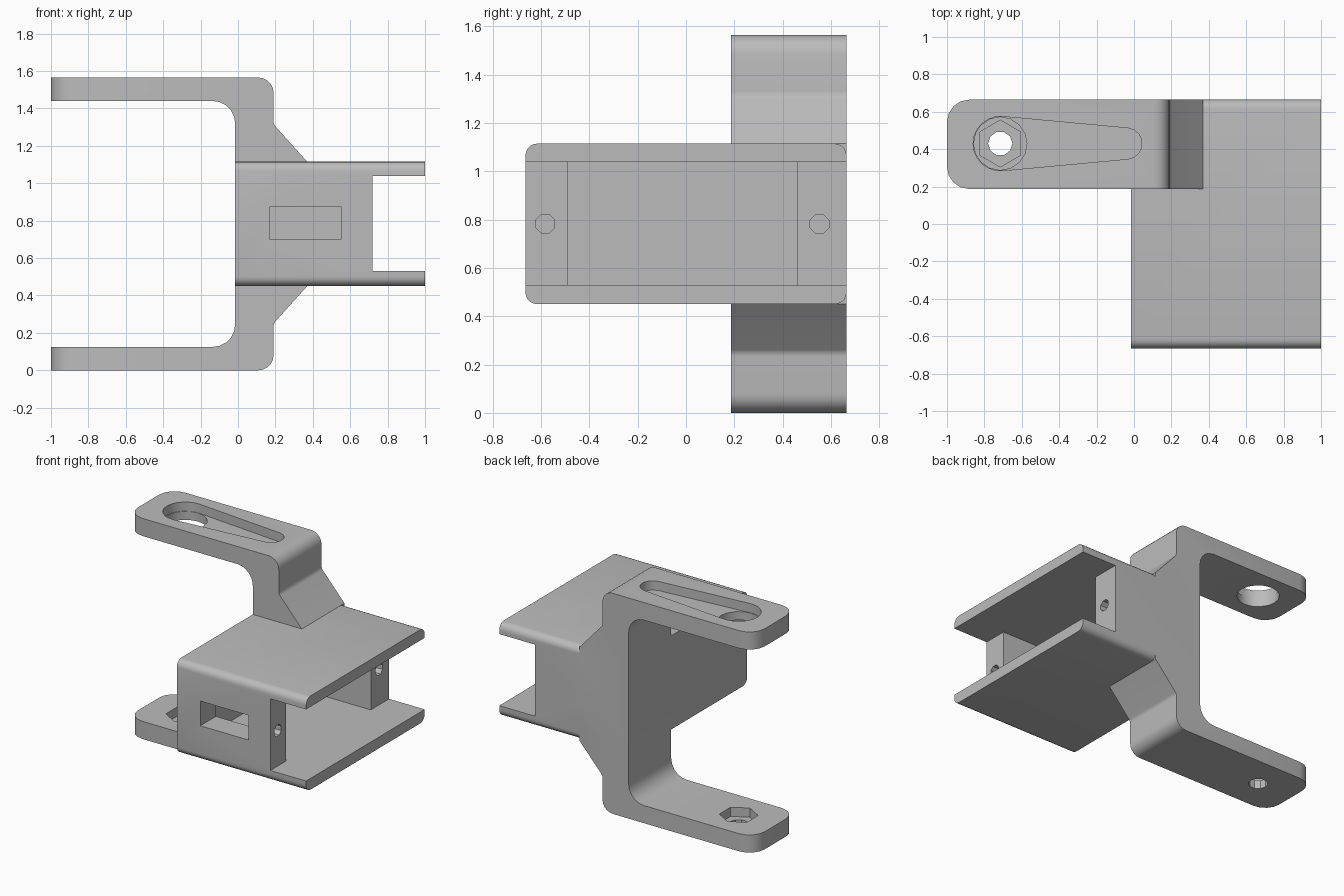
import bpy, bmesh
from math import sin, cos, radians
from mathutils import Vector

if "Cube" in bpy.data.objects:
    bpy.data.objects.remove(bpy.data.objects["Cube"])

grey = bpy.data.materials.new("plain grey")
grey.use_nodes = True
grey.diffuse_color = (0.5, 0.5, 0.5, 1)
grey.node_tree.nodes["Principled BSDF"].inputs["Base Color"].default_value = (0.5, 0.5, 0.5, 1)


def rounded(corners, steps=5):
    """Outline from (a, b, radius) corners, each eased by a curve."""
    out = []
    for i, (a, b, r) in enumerate(corners):
        p = Vector((a, b))
        if r == 0:
            out.append(p)
            continue
        start = p + (Vector(corners[i - 1][:2]) - p).normalized() * r
        end = p + (Vector(corners[(i + 1) % len(corners)][:2]) - p).normalized() * r
        centre = start + end - p
        for k in range(steps + 1):
            t = radians(90 * k / steps)
            out.append(centre + (start - centre) * cos(t) + (end - centre) * sin(t))
    return out


def rect(a0, a1, b0, b1, r=0):
    return rounded([(a0, b0, r), (a1, b0, r), (a1, b1, r), (a0, b1, r)])


def arc(a, b, r, first, last, n):
    angles = [radians(first + (last - first) * k / n) for k in range(n + 1)]
    return [Vector((a + r * cos(t), b + r * sin(t))) for t in angles]


def circle(a, b, r, n, turn=0):
    return arc(a, b, r, turn, turn + 360, n)[:-1]


def prism(name, outline, axis, lo, hi):
    """Extrude an outline along an axis between lo and hi."""
    place = {"X": lambda p, d: (d, p.x, p.y),
             "Y": lambda p, d: (p.x, d, p.y),
             "Z": lambda p, d: (p.x, p.y, d)}[axis]
    bm = bmesh.new()
    rings = [[bm.verts.new(place(p, d)) for p in outline] for d in (lo, hi)]
    for ring in rings:
        bm.faces.new(ring)
    n = len(outline)
    for i in range(n):
        j = (i + 1) % n
        bm.faces.new((rings[0][i], rings[0][j], rings[1][j], rings[1][i]))
    bmesh.ops.recalc_face_normals(bm, faces=bm.faces)
    mesh = bpy.data.meshes.new(name)
    bm.to_mesh(mesh)
    bm.free()
    mesh.materials.append(grey)
    obj = bpy.data.objects.new(name, mesh)
    bpy.context.collection.objects.link(obj)
    return obj


def combine(target, other, operation):
    mod = target.modifiers.new(operation, "BOOLEAN")
    mod.operation, mod.solver, mod.object = operation, "EXACT", other
    bpy.ops.object.select_all(action="DESELECT")
    bpy.context.view_layer.objects.active = target
    target.select_set(True)
    bpy.ops.object.modifier_apply(modifier=mod.name)
    bpy.data.objects.remove(other)


MID, TOP = 0.7825, 1.565
BACK = 0.665
AX, AY = -0.715, 0.43

# C-shaped arm: lower half of the profile, mirrored for the upper half
half = [(-0.015, 0.125, 0.12), (-1, 0.125, 0), (-1, 0, 0),
        (0.19, 0, 0.08), (0.19, 0.25, 0.015), (0.37, 0.45, 0)]
profile = half + [(a, TOP - b, r) for a, b, r in reversed(half)]
bracket = prism("servo_bracket", rounded(profile), "Y", 0.187, BACK)

# Rounded arm tips
tips = rounded([(-1, 0.187, 0.12), (2, 0.187, 0), (2, BACK, 0), (-1, BACK, 0.12)], 4)
combine(bracket, prism("tip_outline", tips, "Z", -1, 3), "INTERSECT")

# Box housing
housing = prism("housing", rect(-BACK, BACK, 0.45, TOP - 0.45, 0.05), "X", -0.015, 1)
combine(bracket, housing, "UNION")

# Open end between the plates, cavity and cable window
cuts = [
    prism("open_end", rect(-1, 1, 0.53, 1.038), "X", 0.72, 1.2),
    prism("cavity", rect(-0.49, 0.46, 0.53, 1.038), "X", 0.08, 0.9),
    prism("cable_window", rect(0.17, 0.55, 0.7, 0.875), "Y", -0.9, -0.4),
]

# Screw holes in the side walls
for y in (-0.583, 0.553):
    cuts.append(prism("screw_hole", circle(y, MID, 0.042, 8, 22.5), "X", 0.42, 0.8))

# Tapered recess and round opening in the upper arm
taper = arc(AX, AY, 0.145, 85, 275, 12) + arc(-0.04, AY, 0.083, -85, 85, 7)
cuts.append(prism("tapered_recess", taper, "Z", 1.5, 1.7))
cuts.append(prism("round_opening", circle(AX, AY, 0.142, 16), "Z", 1.3, 1.6))

# Nut pocket and bolt hole in the lower arm
cuts.append(prism("nut_pocket", circle(AX, AY, 0.125, 6, 30), "Z", 0.06, 0.2))
cuts.append(prism("bolt_hole", circle(AX, AY, 0.065, 10), "Z", -0.1, 0.1))

for cutter in cuts:
    combine(bracket, cutter, "DIFFERENCE")

bpy.ops.object.shade_smooth_by_angle(angle=radians(28))
